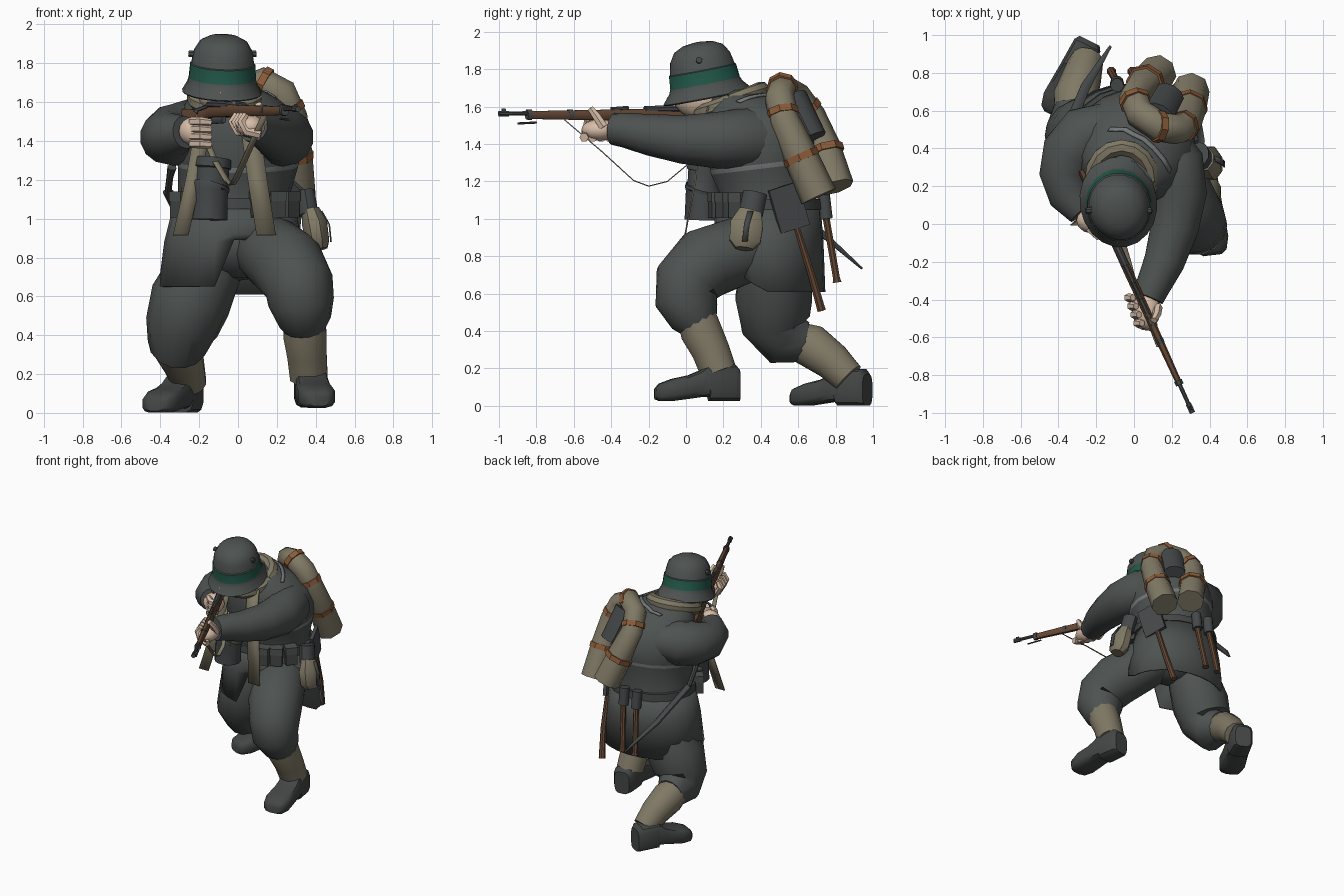
import bpy, bmesh, math
from mathutils import Vector as V, Matrix

def mat(name, r, g, b):
    m = bpy.data.materials.new(name)
    m.diffuse_color = (r, g, b, 1)
    return m

COAT = mat("field_grey", .075, .085, .081)
BOOT = mat("dark_leather", .058, .062, .061)
KHAKI = mat("khaki_cloth", .215, .19, .13)
SKIN = mat("skin", .68, .51, .39)
WOOD = mat("wood", .13, .065, .035)
TAN = mat("tan_strap", .26, .105, .04)
GREEN = mat("green_band", .016, .095, .065)
PALE = mat("pale_webbing", .18, .195, .195)
METAL = mat("gunmetal", .06, .066, .068)

def finish(name, bm, mats, angle=40):
    me = bpy.data.meshes.new(name)
    bmesh.ops.recalc_face_normals(bm, faces=bm.faces)
    bm.to_mesh(me)
    bm.free()
    for m in mats:
        me.materials.append(m)
    me.shade_smooth()
    me.set_sharp_from_angle(angle=math.radians(angle))
    ob = bpy.data.objects.new(name, me)
    bpy.context.collection.objects.link(ob)
    return ob

def loft(name, rings, mats, bands=None, cap=True, angle=40):
    """Skin a list of equal rings; bands gives the material index per strip."""
    bm = bmesh.new()
    vs = [[bm.verts.new(p) for p in r] for r in rings]
    n = len(vs[0])
    for k in range(len(vs) - 1):
        for i in range(n):
            j = (i + 1) % n
            f = bm.faces.new((vs[k][i], vs[k][j], vs[k + 1][j], vs[k + 1][i]))
            f.material_index = bands[k] if bands else 0
    if cap:
        bm.faces.new(vs[0][::-1])
        bm.faces.new(vs[-1])
    return finish(name, bm, mats if isinstance(mats, list) else [mats], angle)

def oval(cx, cy, z, rx, ry, n=18):
    return [V((cx + rx * math.cos(a), cy + ry * math.sin(a), z))
            for a in (2 * math.pi * i / n for i in range(n))]

def tube(name, pts, m, n=10, ref=(0, 0, 1), sq=1.0, flat=None, angle=40):
    """Sweep along points (x, y, z, r) or (x, y, z, r_side, r_up); flat fixes the ring direction."""
    P = [V(p[:3]) for p in pts]
    rings = []
    for k, p in enumerate(pts):
        t = flat or (P[min(k + 1, len(P) - 1)] - P[max(k - 1, 0)]).normalized()
        u = t.cross(V(ref)).normalized()
        w = u.cross(t)
        ring = []
        for i in range(n):
            a = 2 * math.pi * (i + .5) / n
            c, s = math.cos(a), math.sin(a)
            c, s = math.copysign(abs(c) ** sq, c), math.copysign(abs(s) ** sq, s)
            ring.append(P[k] + u * c * p[3] + w * s * p[-1])
        rings.append(ring)
    return loft(name, rings, m, angle=angle)

def ball(name, loc, scale, m, seg=12):
    bm = bmesh.new()
    bmesh.ops.create_uvsphere(bm, u_segments=seg, v_segments=8, radius=1)
    bmesh.ops.transform(bm, matrix=Matrix.Translation(loc) @ Matrix.Diagonal((*scale, 1)), verts=bm.verts)
    return finish(name, bm, [m])

def box(name, loc, size, m, rot=(0, 0, 0)):
    bm = bmesh.new()
    bmesh.ops.create_cube(bm, size=1)
    ob = finish(name, bm, [m], 20)
    ob.location, ob.scale, ob.rotation_euler = loc, size, rot
    return ob

def ribbon(name, pts, width, m, thick=.008, onto=None):
    """Flat strap through points, its width along one vector."""
    bm = bmesh.new()
    w = V(width) / 2
    vs = [(bm.verts.new(V(p) - w), bm.verts.new(V(p) + w)) for p in pts]
    for (a, b), (c, d) in zip(vs, vs[1:]):
        bm.faces.new((a, b, d, c))
    ob = finish(name, bm, [m])
    if onto:
        sw = ob.modifiers.new("drape", 'SHRINKWRAP')
        sw.target, sw.offset, sw.wrap_mode = onto, .006, 'ABOVE_SURFACE'
    s = ob.modifiers.new("thickness", 'SOLIDIFY')
    s.thickness, s.offset = thick, 0
    return ob

# Tunic: body with a pale strap ring
body = [(-.02, .44, 1.0, .31, .275), (-.02, .44, 1.13, .29, .26), (0, .42, 1.27, .31, .29),
        (0, .42, 1.295, .315, .295), (0, .40, 1.42, .33, .31), (0, .385, 1.54, .30, .28),
        (-.03, .34, 1.63, .22, .21), (-.06, .27, 1.69, .12, .13)]
rings = [oval(*b) for b in body]
for r in rings[2:4]:                       # strap rises toward the back
    for p in r:
        p.z += .12 * (p.y - .42)
tunic = loft("tunic", rings, [COAT, PALE], [0, 0, 1, 0, 0, 0, 0])

# Coat skirt: hem pulled up over the forward leg
top, mid, hem = oval(-.02, .44, 1.06, .315, .28, 24), oval(-.025, .44, .88, .355, .295, 24), oval(-.02, .44, .61, .395, .305, 24)
for p, q in zip(hem, mid):
    if p.x > -.12 and p.y < .32:
        p.z = .62 + min(.27, (.32 - p.y) * 1.8)
        p.y += .03
        q.z = max(q.z, p.z + .03)
    elif p.y < .4:
        p.z += .04
skirt = loft("coat_skirt", [top, mid, hem], COAT, cap=False)
skirt.modifiers.new("cloth", 'SOLIDIFY').thickness = .01
loft("belt", [oval(-.02, .44, 1.05, .325, .29), oval(-.02, .44, 1.105, .318, .285)], BOOT)

# Trousers, gaiters and boots
X = (1, 0, 0)
ball("pelvis", (0, .46, .88), (.25, .23, .20), COAT)
tube("left_trouser", [(.10, .48, .86, .15), (.17, .29, .83, .185), (.255, .10, .76, .195), (.315, .005, .66, .18),
                      (.325, .0, .57, .17), (.34, .045, .48, .14), (.345, .075, .43, .105)], COAT, 14, X)
tube("right_trouser", [(-.12, .48, .90, .15), (-.17, .48, .74, .19), (-.245, .47, .58, .21), (-.29, .48, .44, .19),
                       (-.31, .53, .36, .155), (-.31, .64, .34, .11)], COAT, 14, X)
tube("left_gaiter", [(.345, .05, .50, .105), (.345, .08, .40, .115), (.355, .13, .30, .105), (.365, .175, .18, .10)], KHAKI, 12, X)
tube("right_gaiter", [(-.32, .56, .36, .10), (-.31, .67, .32, .12), (-.275, .78, .24, .105), (-.25, .87, .15, .09)], KHAKI, 12, X)

def boot(name, heel, toe, z0):
    h, t = V((*heel, 0)), V((*toe, 0))
    rows = [(0, .06, .17, 0), (.06, .078, .20, 0), (.36, .085, .20, 0), (.37, .085, .20, .02),
            (.47, .088, .165, .02), (.6, .092, .14, .012), (.8, .098, .12, 0), (.95, .08, .095, .0), (1, .05, .07, .01)]
    pts = []
    for f, w, hi, lo in rows:
        p = h.lerp(t, f)
        pts.append((p.x, p.y, z0 + (hi + lo) / 2, w, (hi - lo) / 2))
    tube(name, pts, BOOT, 12, sq=.55, flat=(t - h).normalized())

boot("left_boot", (.36, .285), (.415, -.165), .025)
boot("right_boot", (-.235, .97), (-.43, .575), 0)

# Sleeves
tube("left_sleeve", [(.13, .47, 1.42, .13), (.21, .32, 1.43, .165), (.24, .16, 1.42, .15), (.215, -.02, 1.425, .13),
                     (.16, -.2, 1.45, .11), (.10, -.33, 1.475, .093), (.075, -.39, 1.48, .085)], COAT, 14)
tube("right_sleeve", [(-.13, .52, 1.45, .13), (-.25, .47, 1.45, .165), (-.335, .37, 1.43, .16), (-.365, .26, 1.42, .14),
                      (-.34, .15, 1.43, .115), (-.27, .065, 1.445, .085)], COAT, 14)

# Hands with fingers gripping the rifle
ball("left_palm", (.065, -.46, 1.475), (.075, .10, .058), SKIN)
ball("right_palm", (-.225, .02, 1.45), (.08, .07, .075), SKIN)
tube("left_thumb", [(.125, -.44, 1.49, .026), (.12, -.48, 1.55, .024), (.105, -.51, 1.59, .018)], SKIN, 6, X)
for i in range(4):
    y = -.41 - .045 * i
    x = .03 + .016 * i
    tube("left_finger", [(x + .04, y, 1.435, .025), (x - .03, y + .01, 1.45, .026), (x - .06, y + .02, 1.50, .024),
                         (x - .035, y + .02, 1.54, .018)], SKIN, 6, (0, 1, 0))
    z = 1.50 - .038 * i
    tube("right_finger", [(-.24, -.02, z, .023), (-.19, -.065, z, .024), (-.14, -.05, z - .005, .019)], SKIN, 6)

# Head, scarf and helmet
ball("face", (-.09, .09, 1.65), (.115, .16, .12), SKIN)
ball("nose", (-.09, -.075, 1.635), (.02, .03, .025), SKIN, 8)
scarf = [(-.065 + .155 * math.cos(a), .24 + .165 * math.sin(a), 1.625 + .065 * math.sin(a), .045)
         for a in (math.pi * i / 8 for i in range(17))]
tube("neck_scarf", scarf, KHAKI, 8)
ribbon("scarf_tail_left", [(.05, .12, 1.60), (.07, .07, 1.42), (.10, .05, 1.2), (.145, -.005, .915)], (.10, 0, 0), KHAKI)
ribbon("scarf_tail_right", [(-.17, .12, 1.60), (-.19, .07, 1.42), (-.23, .05, 1.2), (-.295, -.005, .915)], (.08, 0, 0), KHAKI)

prof = [(.13, .15, -.03), (.20, .235, -.09), (.205, .245, -.083), (.18, .203, -.035), (.174, .192, -.01), (.169, .185, .062),
        (.163, .178, .066), (.152, .165, .13), (.122, .133, .18), (.075, .08, .205), (.02, .02, .213)]
helmet = loft("helmet", [oval(0, 0, z, rx, ry, 20) for rx, ry, z in prof], [COAT, GREEN], [0, 0, 0, 0, 1, 0, 0, 0, 0, 0])
helmet.location = (-.08, .10, 1.735)
helmet.rotation_euler = (math.radians(11), 0, math.radians(10))
for s in (-1, 1):
    tube("helmet_lug", [(-.08 + s * .13, .07, 1.845, .02), (-.08 + s * .175, .07, 1.85, .017)], METAL, 8)

# Rifle, laid along one line from muzzle to butt
def rifle(name, rows, m, n=8, sq=1.0):
    tube(name, [(.31 - .455 * (y + 1), y, z, *r) for y, z, *r in rows], m, n, sq=sq)

rifle("rifle_barrel", [(-1, 1.563, .011), (-.6, 1.567, .014), (-.1, 1.575, .018)], METAL)
rifle("muzzle_ring", [(-1, 1.563, .016), (-.95, 1.563, .016)], METAL)
rifle("rifle_fore_stock", [(-.85, 1.555, .017, .022), (-.6, 1.555, .021, .027), (-.25, 1.555, .025, .031), (-.02, 1.55, .024, .03),
                           (.06, 1.53, .022, .03), (.14, 1.515, .023, .05), (.28, 1.50, .025, .07)], WOOD, 8, .7)
rifle("receiver", [(-.22, 1.585, .02), (.0, 1.588, .022), (.05, 1.575, .012)], METAL)
rifle("rear_sight", [(-.40, 1.585, .012, .013), (-.31, 1.592, .012, .013)], METAL)
rifle("front_sight", [(-.985, 1.578, .006, .012), (-.965, 1.578, .006, .012)], METAL)
rifle("cleaning_rod", [(-.90, 1.51, .006), (-.80, 1.515, .006)], METAL, 6)
rifle("trigger_guard", [(-.16, 1.51, .012, .02), (-.03, 1.505, .01, .02)], METAL)
for y in (-.84, -.62):
    rifle("barrel_band", [(y - .012, 1.557, .023, .029), (y + .012, 1.557, .024, .03)], METAL)
tube("bolt_handle", [(-.14, 0, 1.585, .008), (-.21, .0, 1.56, .01), (-.22, 0, 1.545, .016)], METAL, 6)
ribbon("rifle_sling", [(.135, -.65, 1.53), (.06, -.45, 1.36), (-.01, -.28, 1.205), (-.03, -.2, 1.175), (-.06, -.1, 1.20),
                       (-.12, .02, 1.30), (-.19, .12, 1.47)], (.032, .0, 0), KHAKI, .006)

# Belt kit: canister and pouches
tube("mask_canister", [(-.15, .085, .995, .095), (-.145, .09, 1.15, .093), (-.145, .09, 1.155, .10), (-.14, .095, 1.17, .10),
                       (-.14, .095, 1.175, .09), (-.135, .10, 1.26, .09), (-.135, .10, 1.262, .098), (-.13, .105, 1.31, .095)],
     METAL, 14, X, angle=30)
for x, y, a in ((.11, .165, .25), (.19, .21, .5), (.26, .285, .85), (-.22, .20, -.5), (-.295, .275, -.85)):
    box("belt_pouch", (x, y, 1.07), (.085, .075, .13), BOOT, (0, 0, a))
    box("pouch_flap", (x, y, 1.115), (.09, .082, .05), COAT, (0, 0, a))

# Canteen with cup
tube("canteen", [(.42, .31, .84, .045, .05), (.41, .315, .88, .065, .09), (.395, .325, .97, .07, .095),
                 (.375, .345, 1.04, .05, .065)], KHAKI, 8, (0, 1, 0))
tube("canteen_cup", [(.365, .345, 1.02, .052, .065), (.345, .37, 1.14, .052, .065)], METAL, 10, (0, 1, 0))
ribbon("canteen_strap", [(.479, .315, .88), (.47, .325, .97), (.43, .345, 1.04)], (0, .03, 0), METAL)

# Entrenching tool
box("spade_blade", (.29, .55, 1.06), (.025, .17, .24), METAL, (math.radians(17), 0, .35))
tube("spade_handle", [(.27, .59, .96, .017), (.255, .665, .72, .02), (.225, .725, .51, .024)], WOOD, 8, X)

# Stick grenades
for x in (.02, -.09):
    tube("grenade_head", [(x, .735, 1.13, .036), (x, .75, 1.0, .036)], METAL, 10, X)
    tube("grenade_stick", [(x, .75, 1.0, .02), (x - .03, .805, .68, .02), (x - .03, .808, .66, .026)], WOOD, 8, X)

# Bayonet in scabbard
tube("bayonet_scabbard", [(-.36, .48, 1.14, .03, .018), (-.255, .73, .92, .028, .016), (-.125, .94, .735, .008, .006)], METAL, 8)
tube("bayonet_grip", [(-.36, .48, 1.14, .018), (-.35, .40, 1.22, .018), (-.34, .36, 1.265, .024)], BOOT, 8)

# Bedroll: horseshoe tube with tan straps
roll = [V(p) for p in ((.13, .80, 1.17), (.055, .735, 1.38), (0, .665, 1.55), (.03, .585, 1.66), (.13, .515, 1.70),
                       (.225, .50, 1.65), (.275, .525, 1.53), (.29, .61, 1.34), (.30, .71, 1.12))]
radii = (.10, .093, .082, .08, .08, .08, .082, .093, .10)
N = (.42, .75, .35)
tube("bedroll", [(*p, r) for p, r in zip(roll, radii)], KHAKI, 8, N, angle=50)
for k, f in ((0, .9), (2, .3), (4, 0), (5, .7), (7, .05)):
    c, d = roll[k].lerp(roll[k + 1], f), (roll[k + 1] - roll[k]).normalized() * .019
    r = radii[k] + .006
    tube("bedroll_strap", [(*(c - d), r), (*(c + d), r)], TAN, 8, N)

# Mess tin inside the horseshoe
tube("mess_tin", [(.13, .58, 1.66, .085, .06), (.19, .69, 1.44, .08, .055)], METAL, 10, (.45, .8, .4))

# Shoulder webbing draped over the tunic
web = [(-.13, .50), (-.09, .50), (-.05, .505), (0, .48), (.05, .45), (.10, .40), (.15, .34), (.19, .28)]
ribbon("shoulder_webbing", [(x, y, 1.68 - abs(x) * .3) for x, y in web], (.016, .022, 0), PALE, .008, tunic)
